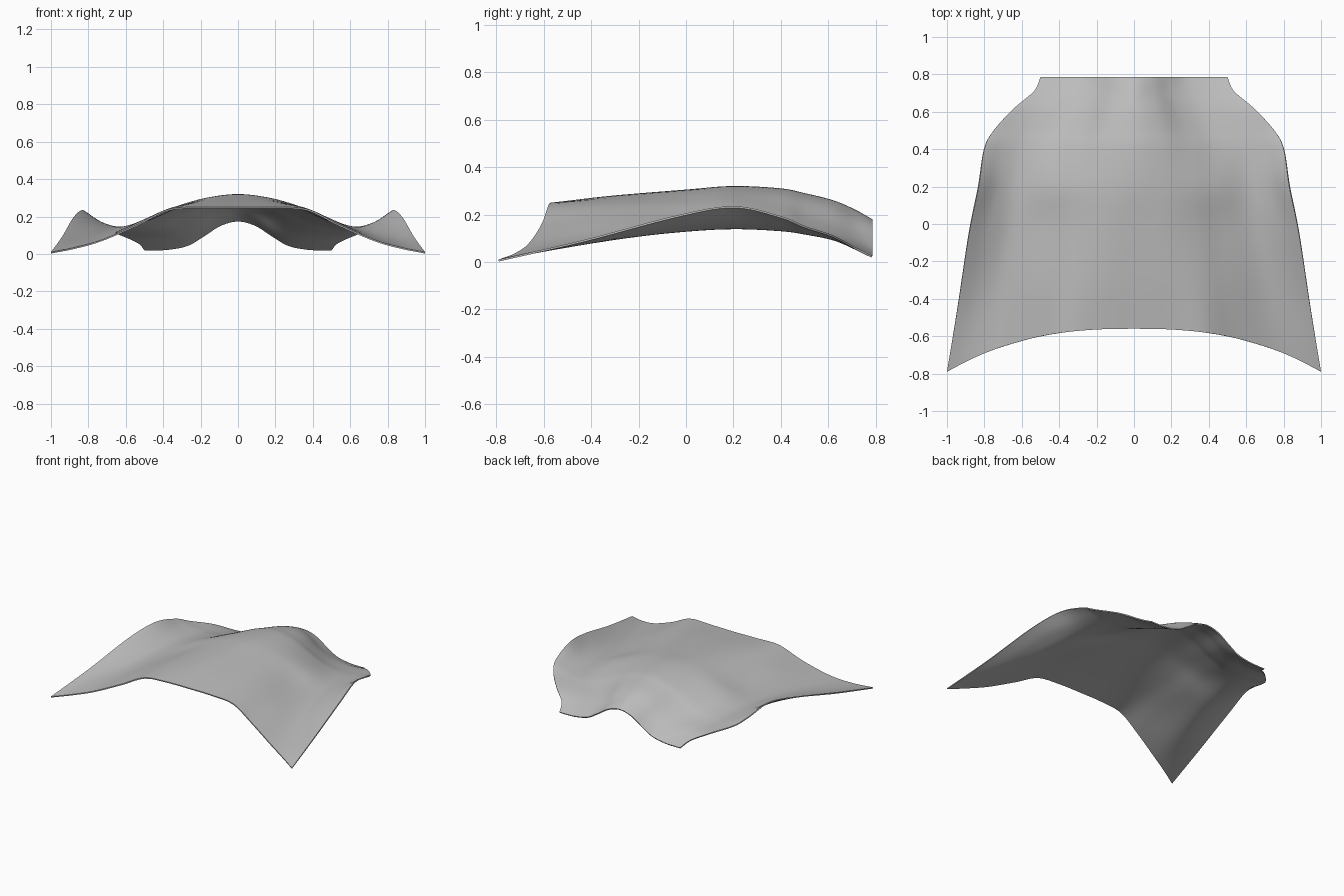
import bpy
import math
from mathutils import Vector

if "Cube" in bpy.data.objects:
    bpy.data.objects.remove(bpy.data.objects["Cube"], do_unlink=True)

# Cross-sections from front to back, in thousandths:
# centre y, half width, then heights from the ridge out to the side edge
SECTIONS = [
    (-560, 1000, 250, 250, 240, 158, 76, 36, 10),
    (-300, 940, 280, 277, 250, 183, 105, 87, 93),
    (0, 880, 305, 295, 252, 187, 135, 153, 195),
    (200, 830, 320, 302, 260, 205, 148, 166, 235),
    (400, 800, 310, 285, 225, 168, 138, 152, 193),
    (500, 750, 290, 262, 190, 140, 124, 132, 152),
    (620, 640, 260, 230, 155, 112, 100, 102, 112),
    (710, 535, 222, 188, 125, 85, 66, 62, 64),
    (785, 500, 180, 157, 100, 50, 30, 26, 26),
]
SPREAD = (0, 0.19, 0.37, 0.54, 0.73, 0.87, 1)
FRONT_BOW = 0.23
STEPS = 6


def section_points(row):
    """Full mirrored cross-section, with the front rows bowed forward at the sides."""
    y, half, *heights = [v / 1000 for v in row]
    bow = FRONT_BOW * max(0, (0.2 - y) / 0.76)
    side = [Vector((f * half, y - bow * (f * half) ** 2.5, z))
            for f, z in zip(SPREAD, heights)]
    mirrored = [Vector((-p.x, p.y, p.z)) for p in side[:0:-1]]
    return mirrored + side


def smooth_line(pts):
    """Smooth curve through the points."""
    ext = [2 * pts[0] - pts[1]] + pts + [2 * pts[-1] - pts[-2]]
    out = []
    for a, b, c, d in zip(ext, ext[1:], ext[2:], ext[3:]):
        for s in range(STEPS):
            t = s / STEPS
            out.append(b + (c - a) * t / 2
                       + (a - b * 2.5 + c * 2 - d / 2) * t ** 2
                       + (b * 1.5 - c * 1.5 + d / 2 - a / 2) * t ** 3)
    return out + [pts[-1]]


# Loft the sheet across and along
across = [smooth_line(section_points(row)) for row in SECTIONS]
along = [smooth_line(list(column)) for column in zip(*across)]
n = len(along[0])
verts = [p for line in along for p in line]
faces = [(i * n + j, (i + 1) * n + j, (i + 1) * n + j + 1, i * n + j + 1)
         for i in range(len(along) - 1) for j in range(n - 1)]
mesh = bpy.data.meshes.new("curved_panel")
mesh.from_pydata(verts, [], faces)
panel = bpy.data.objects.new("curved_panel", mesh)
bpy.context.collection.objects.link(panel)

# Plain grey finish
grey = bpy.data.materials.new("plain_grey")
grey.use_nodes = True
colour = (0.5, 0.5, 0.5, 1)
grey.diffuse_color = colour
grey.node_tree.nodes["Principled BSDF"].inputs["Base Color"].default_value = colour
mesh.materials.append(grey)

# Thin shell below the top surface, smooth with a crisp rim
shell = panel.modifiers.new("thickness", "SOLIDIFY")
shell.thickness = 0.008
shell.offset = -1
bpy.ops.object.select_all(action="DESELECT")
panel.select_set(True)
bpy.context.view_layer.objects.active = panel
bpy.ops.object.modifier_apply(modifier=shell.name)
bpy.ops.object.shade_smooth_by_angle(angle=math.radians(40))
